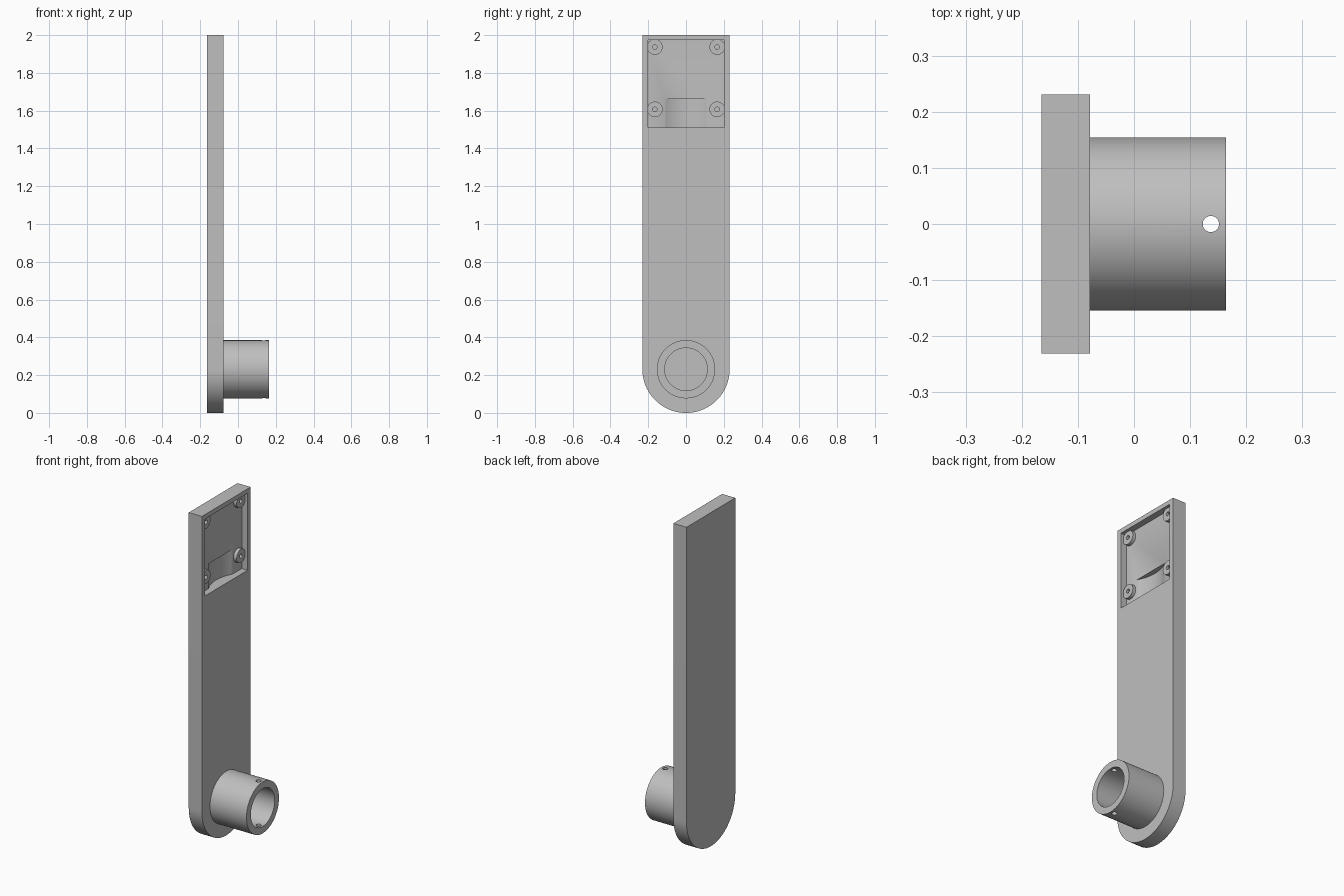
import bpy, bmesh, math
from mathutils import Matrix, Vector

cube = bpy.data.objects.get("Cube")
if cube:
    bpy.data.objects.remove(cube, do_unlink=True)

grey = bpy.data.materials.new("plain grey")
grey.use_nodes = True
colour = (0.52, 0.52, 0.52, 1)
grey.diffuse_color = colour
grey.node_tree.nodes["Principled BSDF"].inputs["Base Color"].default_value = colour

BACK, FACE, END = -0.165, -0.078, 0.164   # plate back, plate face, tube end
FLOOR = FACE - 0.038                      # pocket floor
R = 0.231                                 # half width of the plate
SCOOP_HALF, SCOOP_DEPTH = 0.114, 0.03


def prism(name, outline, start, end, axis="X"):
    """Extrude a closed 2D outline along x (outline y, z) or z (outline x, y)."""
    bm = bmesh.new()
    if axis == "X":
        pts = [(start, a, b) for a, b in outline]
        step = Vector((end - start, 0, 0))
    else:
        pts = [(a, b, start) for a, b in outline]
        step = Vector((0, 0, end - start))
    face = bm.faces.new([bm.verts.new(p) for p in pts])
    new = bmesh.ops.extrude_face_region(bm, geom=[face])["geom"]
    bmesh.ops.translate(bm, vec=step, verts=[v for v in new if isinstance(v, bmesh.types.BMVert)])
    bmesh.ops.recalc_face_normals(bm, faces=bm.faces)
    mesh = bpy.data.meshes.new(name)
    bm.to_mesh(mesh)
    bm.free()
    mesh.materials.append(grey)
    obj = bpy.data.objects.new(name, mesh)
    bpy.context.collection.objects.link(obj)
    return obj


def arc(cx, cy, r, a0, a1, n):
    return [(cx + r * math.cos(math.radians(a0 + (a1 - a0) * i / n)),
             cy + r * math.sin(math.radians(a0 + (a1 - a0) * i / n))) for i in range(n + 1)]


def circle(cx, cy, r, n=64):
    return arc(cx, cy, r, 0, 360, n)[:-1]


def rect(x0, x1, y0, y1):
    return [(x0, y0), (x1, y0), (x1, y1), (x0, y1)]


def activate(obj):
    bpy.ops.object.select_all(action="DESELECT")
    obj.select_set(True)
    bpy.context.view_layer.objects.active = obj


def cut(obj, cutter):
    cutter.hide_render = True
    mod = obj.modifiers.new("cut", "BOOLEAN")
    mod.operation, mod.solver, mod.object = "DIFFERENCE", "EXACT", cutter
    activate(obj)
    bpy.ops.object.modifier_apply(modifier=mod.name)
    bpy.data.objects.remove(cutter, do_unlink=True)


def finish(obj):
    activate(obj)
    bpy.ops.object.shade_smooth_by_angle(angle=math.radians(30))


# Long plate with a round lower end
plate = prism("arm_plate", [(R, 2), (-R, 2)] + arc(0, R, R, 180, 360, 64), BACK, FACE)

# Pocket near the top, with a shallow curved scoop in its floor
cut(plate, prism("pocket_cutter", rect(-0.202, 0.202, 1.512, 1.973), FLOOR, 0))
scoop_r = (SCOOP_HALF ** 2 + SCOOP_DEPTH ** 2) / (2 * SCOOP_DEPTH)
half = math.degrees(math.asin(SCOOP_HALF / scoop_r))
scoop = arc(FLOOR - SCOOP_DEPTH + scoop_r, 0, scoop_r, 180 - half, 180 + half, 24)
scoop += [(FLOOR + 0.02, -SCOOP_HALF), (FLOOR + 0.02, SCOOP_HALF)]
cut(plate, prism("scoop_cutter", scoop, 1.512, 1.661, "Z"))
finish(plate)

# Four screw bosses in the pocket corners
for level, z in (("lower", 1.607), ("upper", 1.937)):
    for side, y in (("left", 0.165), ("right", -0.165)):
        boss = prism(f"{level}_{side}_screw_boss", circle(y, z, 0.041, 40), FLOOR - 0.002, FLOOR + 0.02)
        cut(boss, prism("screw_hole_cutter", circle(y, z, 0.012, 24), FLOOR, 0))
        finish(boss)

# Hollow tube with a vertical pin hole through both walls
tube = prism("socket_tube", circle(0, R, 0.154, 96), FACE - 0.005, END)
cut(tube, prism("bore_cutter", circle(0, R, 0.113, 96), FACE - 0.1, END + 0.1))
cut(tube, prism("pin_hole_cutter", circle(0.137, 0, 0.0145, 32), -0.1, 0.6, "Z"))
finish(tube)
